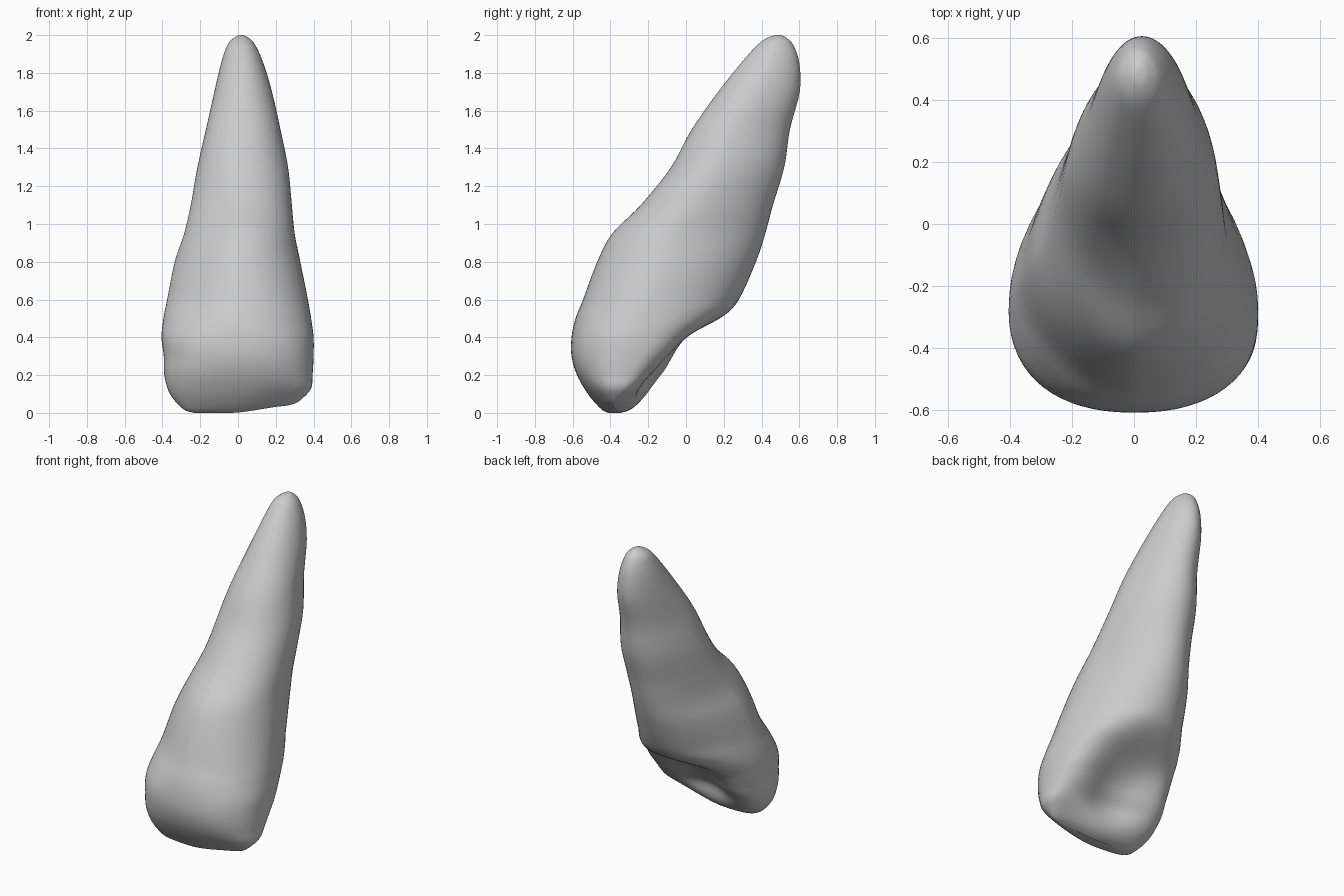
import bpy, bmesh, math

SIDES = 64   # points around each ring
STEPS = 5    # rings between two sections

# Cross-sections from biting edge to root tip: height, right x, left x, front y, back y
SECTIONS = [
    (0.0, -0.23, 0.26, -0.41, -0.36),
    (0.02, -0.29, 0.32, -0.45, -0.3),
    (0.1, -0.36, 0.385, -0.52, -0.19),
    (0.2, -0.39, 0.395, -0.577, -0.09),
    (0.3, -0.393, 0.4, -0.606, -0.01),
    (0.4, -0.405, 0.4, -0.606, 0.065),
    (0.5, -0.395, 0.387, -0.585, 0.19),
    (0.6, -0.375, 0.37, -0.545, 0.28),
    (0.8, -0.335, 0.33, -0.47, 0.37),
    (0.95, -0.285, 0.3, -0.39, 0.42),
    (1.1, -0.25, 0.285, -0.24, 0.46),
    (1.3, -0.215, 0.265, -0.08, 0.52),
    (1.5, -0.17, 0.225, 0.03, 0.55),
    (1.7, -0.125, 0.18, 0.17, 0.602),
    (1.85, -0.09, 0.135, 0.29, 0.6),
    (1.95, -0.055, 0.09, 0.38, 0.567),
    (1.99, -0.015, 0.05, 0.44, 0.525),
    (2.0, 0.01, 0.02, 0.48, 0.5),
]


def smooth(low, high, value):
    t = min(max((value - low) / (high - low), 0), 1)
    return t * t * (3 - 2 * t)


def spline(a, b, c, d, t):
    """Catmull-Rom point between b and c."""
    return b + t / 2 * (c - a + t * (2 * a - 5 * b + 4 * c - d + t * (3 * (b - c) + d - a)))


def blended_sections():
    last = len(SECTIONS) - 1
    for i in range(last):
        four = [SECTIONS[min(max(i + k, 0), last)] for k in (-1, 0, 1, 2)]
        for s in range(STEPS):
            yield [spline(*column, s / STEPS) for column in zip(*four)]
    yield SECTIONS[last]


def roundness(z, c, s, root):
    """Squareness of the outline: square crown, rounder root, flattened right front neck."""
    if s > 0:
        return 2.75 - 0.75 * root
    neck = root * (1 - smooth(1.1, 1.4, z))
    return 2.3 - 0.2 * root - (0.5 * neck if c < 0 else 0)


def ring_point(section, angle):
    z, right, left, front, back = section
    c, s = math.cos(angle), math.sin(angle)
    root = smooth(0.3, 0.65, z)
    power = 2 / roundness(z, c, s, root)
    u = math.copysign(abs(c) ** power, c)
    v = math.copysign(abs(s) ** power, s)
    if v > 0:
        u *= 1 - 0.1 * v * root
    # The widest line lies forward of the middle on the root
    widest = front + (back - front) * (0.5 - 0.08 * root * (1 - smooth(1.5, 1.9, z)))
    x = (left + right) / 2 + u * (left - right) / 2
    y = widest + v * (back - widest if v > 0 else widest - front)
    # Hollow the back of the crown between two side ridges
    if v > 0:
        hollow = smooth(0.01, 0.2, z) * (1 - smooth(0.28, 0.55, z))
        y -= 0.14 * hollow * v * math.exp(-(x / 0.24) ** 2)
        y -= 0.12 * v * x * (1 - smooth(0.2, 0.42, z))
    # Lift the left end of the biting edge
    z += 0.04 * smooth(-0.05, 0.3, x) * (1 - smooth(0, 0.25, z))
    return x, y, z


def build_tooth():
    bm = bmesh.new()
    rings = []
    for section in blended_sections():
        rings.append([bm.verts.new(ring_point(section, math.tau * k / SIDES))
                      for k in range(SIDES)])
    for lower, upper in zip(rings, rings[1:]):
        for k in range(SIDES):
            n = (k + 1) % SIDES
            bm.faces.new((lower[k], lower[n], upper[n], upper[k]))
    bm.faces.new(rings[0][::-1])
    bm.faces.new(rings[-1])
    for face in bm.faces:
        face.smooth = True
    mesh = bpy.data.meshes.new("tooth")
    bm.to_mesh(mesh)
    bm.free()
    tooth = bpy.data.objects.new("tooth", mesh)
    bpy.context.collection.objects.link(tooth)
    return tooth


def make_material(name, colour):
    material = bpy.data.materials.new(name)
    material.use_nodes = True
    material.diffuse_color = colour
    material.node_tree.nodes["Principled BSDF"].inputs["Base Color"].default_value = colour
    return material


cube = bpy.data.objects.get("Cube")
if cube:
    bpy.data.objects.remove(cube, do_unlink=True)

tooth = build_tooth()
tooth.data.materials.append(make_material("light grey", (0.6, 0.6, 0.6, 1)))
